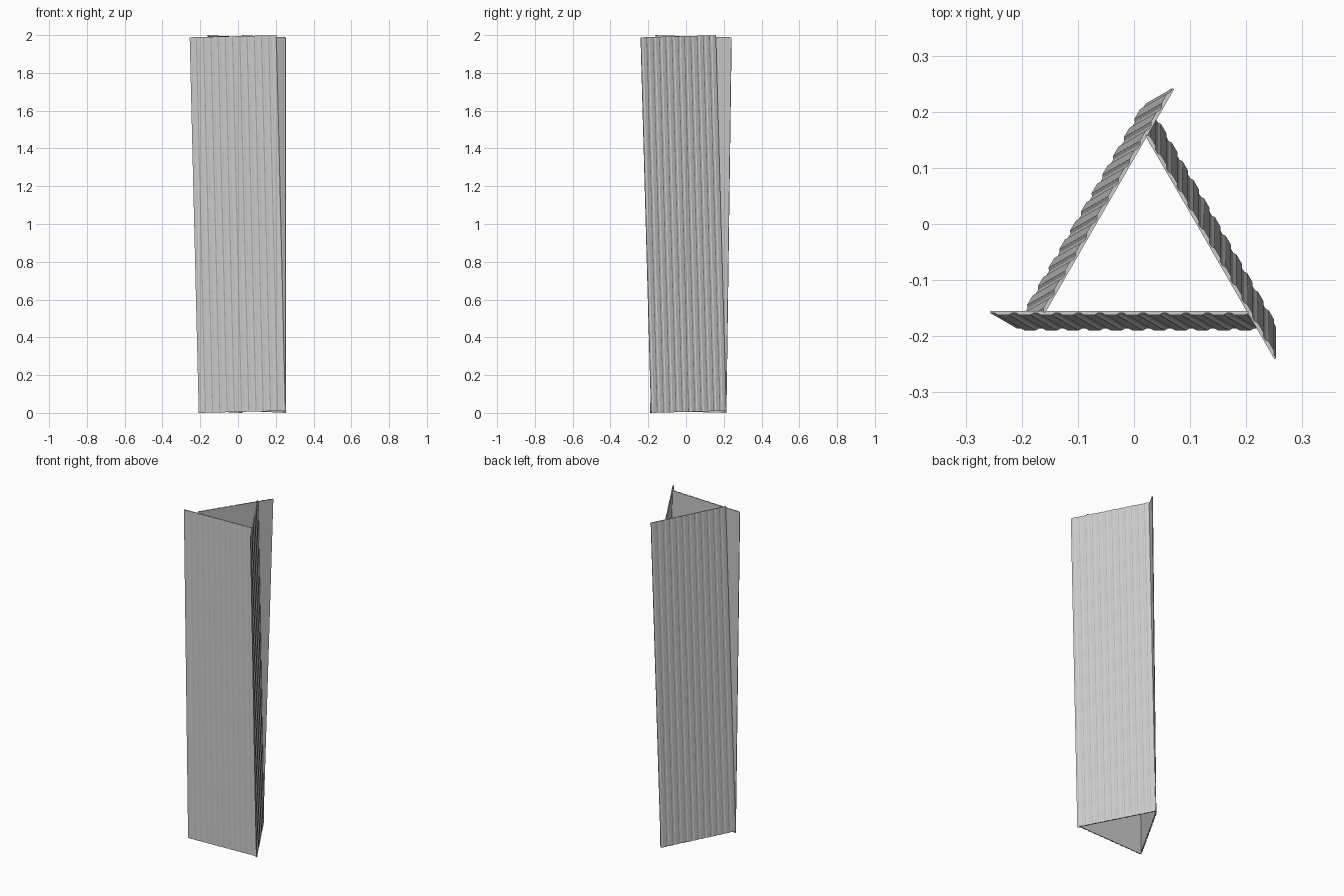
import bpy, bmesh
from math import radians
from mathutils import Matrix

if "Cube" in bpy.data.objects:
    bpy.data.objects.remove(bpy.data.objects["Cube"])

WIDTH, HEIGHT = 0.46, 1.989
BACK, RIB = 0.0035, 0.0035      # backing sheet thickness, rib depth
RIBS = 12
CENTRE = (0.022, -0.052, 0)


def panel_profile():
    """Flat inner side, trapezoid ribs on the outer side."""
    pitch = WIDTH / RIBS
    pts = [(WIDTH, 0), (0, 0)]
    for i in range(RIBS):
        for f, d in ((0.0, 0), (0.2, 0), (0.35, RIB), (0.85, RIB)):
            pts.append(((i + f) * pitch, -BACK - d))
    pts.append((WIDTH, -BACK))
    return pts


def make_panel(name, turn):
    bm = bmesh.new()
    face = bm.faces.new([bm.verts.new((x, y, 0)) for x, y in panel_profile()])
    ext = bmesh.ops.extrude_face_region(bm, geom=[face])
    top = [g for g in ext["geom"] if isinstance(g, bmesh.types.BMVert)]
    bmesh.ops.translate(bm, verts=top, vec=(0, 0, HEIGHT))
    bmesh.ops.recalc_face_normals(bm, faces=bm.faces)
    # Lean inwards and sideways, then turn around the shared axis
    place = (Matrix.Translation(CENTRE)
             @ Matrix.Rotation(radians(turn), 4, 'Z')
             @ Matrix.Translation((-0.23, -0.131, 0))
             @ Matrix.Rotation(radians(-0.8), 4, 'X')
             @ Matrix.Rotation(radians(-1.38), 4, 'Y'))
    bm.transform(place)
    mesh = bpy.data.meshes.new(name)
    bm.to_mesh(mesh)
    bm.free()
    obj = bpy.data.objects.new(name, mesh)
    bpy.context.collection.objects.link(obj)


# Three leaning corrugated panels in a pinwheel triangle
for name, turn in (("front_panel", 0), ("right_panel", 120), ("left_panel", 240)):
    make_panel(name, turn)
